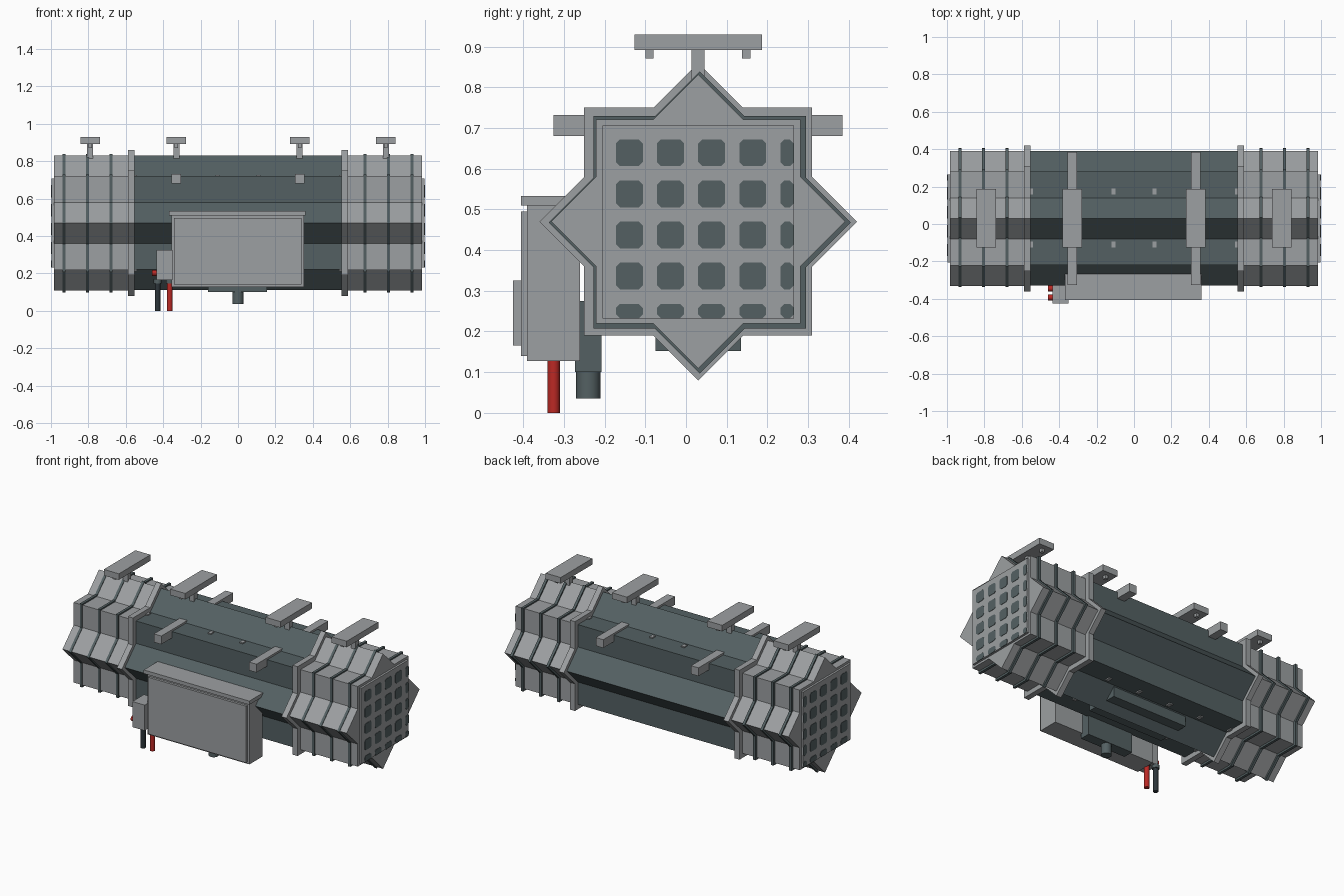
import bpy, bmesh, math
from mathutils import Matrix, Vector

if "Cube" in bpy.data.objects:
    bpy.data.objects.remove(bpy.data.objects["Cube"])

CY, CZ = 0.03, 0.47  # axis of the long star-shaped body


def material(name, rgb):
    m = bpy.data.materials.new(name)
    m.diffuse_color = (*rgb, 1)
    m.use_nodes = True
    m.node_tree.nodes["Principled BSDF"].inputs["Base Color"].default_value = m.diffuse_color
    return m


LIGHT = material("light_grey", (0.335, 0.35, 0.36))
DARK = material("dark_slate", (0.088, 0.118, 0.124))
RED = material("red", (0.50, 0.022, 0.018))
BLACK = material("black_rubber", (0.025, 0.035, 0.042))


def finish(name, bm, mat):
    bmesh.ops.recalc_face_normals(bm, faces=bm.faces)
    me = bpy.data.meshes.new(name)
    bm.to_mesh(me)
    bm.free()
    me.materials.append(mat)
    ob = bpy.data.objects.new(name, me)
    bpy.context.collection.objects.link(ob)
    return ob


def box(name, x, y, z, mat):
    """Box from (min, max) ranges."""
    bm = bmesh.new()
    bmesh.ops.create_cube(bm, size=1)
    for v in bm.verts:
        for i, (a, b) in enumerate((x, y, z)):
            v.co[i] = a if v.co[i] < 0 else b
    return finish(name, bm, mat)


def prism(name, outline, x0, x1, mat):
    """Extrude a (y, z) outline along x."""
    bm = bmesh.new()
    face = bm.faces.new([bm.verts.new((x0, y, z)) for y, z in outline])
    new = bmesh.ops.extrude_face_region(bm, geom=[face])["geom"]
    bmesh.ops.translate(bm, vec=(x1 - x0, 0, 0),
                        verts=[g for g in new if isinstance(g, bmesh.types.BMVert)])
    return finish(name, bm, mat)


def cylinder(name, centre, r, length, mat, axis="Z", sides=16):
    bm = bmesh.new()
    rot = Matrix.Rotation(math.pi / 2, 4, "Y") if axis == "X" else Matrix()
    bmesh.ops.create_cone(bm, cap_ends=True, segments=sides, radius1=r, radius2=r,
                          depth=length, matrix=Matrix.Translation(Vector(centre)) @ rot)
    ob = finish(name, bm, mat)
    bpy.context.view_layer.objects.active = ob
    ob.select_set(True)
    bpy.ops.object.shade_smooth_by_angle(angle=math.radians(40))
    ob.select_set(False)
    return ob


def star(tip, half, dy=0.0, dz=0.0):
    """Square of half-width `half` merged with a diamond of radius `tip`."""
    n = tip - half
    quarter = [(tip, 0), (half, n), (half, half), (n, half)]
    pts = []
    for _ in range(4):
        pts += quarter
        quarter = [(-z, y) for y, z in quarter]
    return [(CY + dy + y, CZ + dz + z) for y, z in pts]


def grille_hole(y0, y1, z0, z1, c=0.01):
    """Square hole with clipped corners."""
    return [(y0 + c, z0), (y1 - c, z0), (y1, z0 + c), (y1, z1 - c),
            (y1 - c, z1), (y0 + c, z1), (y0, z1 - c), (y0, z0 + c)]


# Central hull
prism("hull", star(0.36, 0.25), -0.56, 0.56, DARK)

for s in (-1, 1):
    side = "left" if s < 0 else "right"
    # Light end section, wide flange and dark seams
    prism(f"end_section_{side}", star(0.361, 0.251), s * 0.555, s * 0.985, LIGHT)
    prism(f"flange_{side}", star(0.39, 0.28), s * 0.553, s * 0.588, LIGHT)
    for i, x in enumerate((0.68, 0.805, 0.93)):
        prism(f"seam_ring_{side}_{i}", star(0.371, 0.261, 0.004, -0.002),
              s * (x - 0.008), s * (x + 0.008), DARK)
    # End grille with five by five openings, the last row and column clipped
    y_lo, y_hi, z_lo, z_hi = -0.205, 0.265, 0.232, 0.706
    box(f"end_grille_{side}", sorted((s * 0.98, s * 0.998)), (y_lo, y_hi), (z_lo, z_hi), LIGHT)
    for i in range(5):
        for j in range(5):
            y0, z1 = y_lo + 0.033 + i * 0.101, z_hi - 0.034 - j * 0.101
            y1, z0 = min(y0 + 0.066, y_hi), max(z1 - 0.066, z_lo)
            prism(f"grille_hole_{side}_{i}_{j}", grille_hole(y0, y1, z0, z1),
                  s * 0.994, s * 1.0, DARK)
    # Cross bars through the hull
    box(f"cross_bar_{side}", (s * 0.33 - 0.026, s * 0.33 + 0.026),
        (-0.325, 0.385), (0.68, 0.732), LIGHT)
    # Roof mounts
    for i, x in enumerate((0.33, 0.79)):
        c = s * x
        box(f"mount_plate_{side}_{i}", (c - 0.052, c + 0.052), (-0.126, 0.187), (0.892, 0.93), LIGHT)
        box(f"mount_neck_{side}_{i}", (c - 0.016, c + 0.016), (0.014, 0.046), (0.80, 0.895), LIGHT)
        for j, y in enumerate((-0.09, 0.148)):
            box(f"mount_bolt_{side}_{i}_{j}", (c - 0.01, c + 0.01),
                (y - 0.01, y + 0.01), (0.871, 0.895), LIGHT)

# Small studs on the flat upper and lower faces of the hull
for i in range(6):
    x = -0.55 + 0.22 * i
    for j, y in enumerate((CY - 0.14, CY + 0.145)):
        for k, z in enumerate((0.72, 0.22)):
            box(f"stud_{i}_{j}_{k}", (x - 0.011, x + 0.011), (y - 0.016, y + 0.016),
                (z - 0.007, z + 0.007), LIGHT)

# Keel plate under the hull
box("keel_plate", (-0.26, 0.26), (-0.075, 0.135), (0.152, 0.23), DARK)

# Control cabinet on the front
box("cabinet", (-0.355, 0.352), (-0.39, -0.26), (0.128, 0.515), LIGHT)
box("cabinet_door", (-0.342, 0.34), (-0.405, -0.385), (0.14, 0.495), LIGHT)
box("cabinet_lid", (-0.37, 0.362), (-0.405, -0.24), (0.51, 0.533), LIGHT)

# Junction box behind the cabinet with its gland
box("junction_box", (-0.16, 0.155), (-0.273, -0.208), (0.10, 0.275), DARK)
cylinder("junction_gland", (0, -0.24, 0.0725), 0.03, 0.075, DARK)

# Terminal box with red knobs and two cables
box("terminal_box", (-0.435, -0.35), (-0.425, -0.31), (0.165, 0.325), LIGHT)
for i, y in enumerate((-0.393, -0.345)):
    cylinder(f"terminal_knob_{i}", (-0.445, y, 0.202), 0.015, 0.028, RED, axis="X")
for name, x, mat in (("black", -0.43, BLACK), ("red", -0.365, RED)):
    cylinder(f"{name}_cable", (x, -0.325, 0.085), 0.015, 0.17, mat)
    cylinder(f"{name}_cable_gland", (x, -0.325, 0.157), 0.021, 0.024, DARK)
